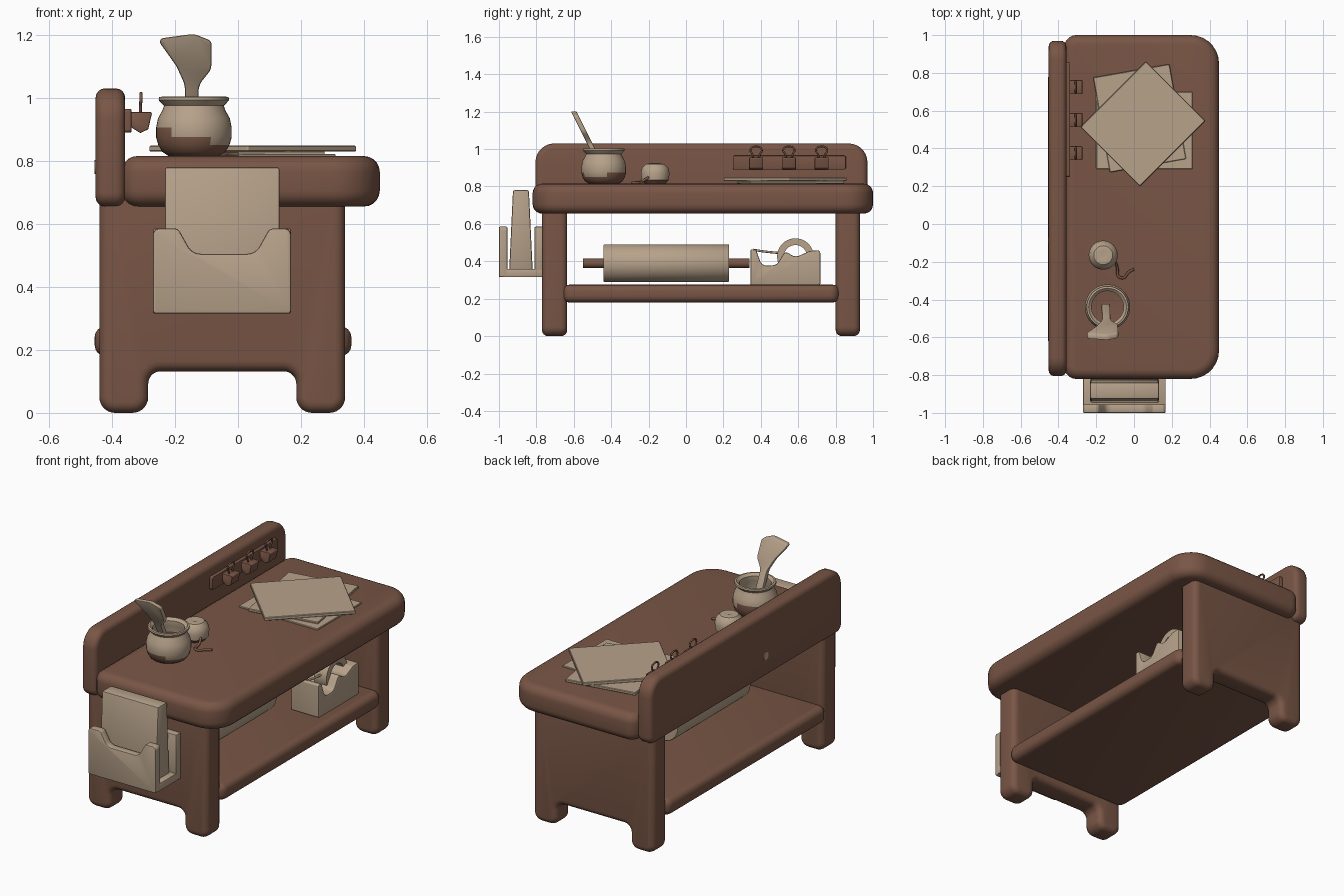
import bpy, bmesh, math
from mathutils import Vector, Matrix

if "Cube" in bpy.data.objects:
    bpy.data.objects.remove(bpy.data.objects["Cube"])


def material(name, rgb):
    m = bpy.data.materials.new(name)
    m.diffuse_color = (*rgb, 1)
    m.use_nodes = True
    m.node_tree.nodes["Principled BSDF"].inputs["Base Color"].default_value = m.diffuse_color
    return m


BROWN = material("warm_brown", (0.19, 0.092, 0.06))
PALE = material("pale_beige", (0.47, 0.36, 0.255))


def finish(name, bm, mat, second=None, rule=None):
    bmesh.ops.recalc_face_normals(bm, faces=bm.faces[:])
    if rule:
        for f in bm.faces:
            f.material_index = int(rule(f.calc_center_median()))
    me = bpy.data.meshes.new(name)
    bm.to_mesh(me)
    bm.free()
    me.materials.append(mat)
    if second:
        me.materials.append(second)
    ob = bpy.data.objects.new(name, me)
    bpy.context.collection.objects.link(ob)
    bpy.ops.object.select_all(action='DESELECT')
    ob.select_set(True)
    bpy.context.view_layer.objects.active = ob
    bpy.ops.object.shade_smooth_by_angle(angle=math.radians(35))
    return ob


def rounded(pts, n=7):
    """Outline of (a, b, radius) corners with filleted arcs."""
    out = []
    for i, (a, b, r) in enumerate(pts):
        p = Vector((a, b))
        if r == 0:
            out.append(p)
            continue
        q, s = pts[i - 1], pts[(i + 1) % len(pts)]
        u = (Vector(q[:2]) - p).normalized()
        v = (Vector(s[:2]) - p).normalized()
        th = u.angle(v)
        t = r / math.tan(th / 2)
        c = p + (u + v).normalized() * r / math.sin(th / 2)
        d, e, w = p + u * t - c, p + v * t - c, math.pi - th
        for k in range(n + 1):
            f = k / n
            out.append(c + (d * math.sin((1 - f) * w) + e * math.sin(f * w)) / math.sin(w))
    return out


def prism(name, pts, axis, lo, hi, mat, bevel=0.0, seg=4, warp=None):
    """Extrude an outline along an axis and round its sharp edges."""
    put = {'x': lambda p, h: (h, p[0], p[1]),
           'y': lambda p, h: (p[0], h, p[1]),
           'z': lambda p, h: (p[0], p[1], h)}[axis]
    bm = bmesh.new()
    pts = rounded(pts)
    low = [bm.verts.new(put(p, lo)) for p in pts]
    top = [bm.verts.new(put(p, hi)) for p in pts]
    bm.faces.new(low)
    bm.faces.new(top)
    for i in range(len(pts)):
        bm.faces.new((low[i - 1], low[i], top[i], top[i - 1]))
    bmesh.ops.recalc_face_normals(bm, faces=bm.faces[:])
    if bevel:
        edges = [e for e in bm.edges if e.calc_face_angle(0) > 0.6]
        bmesh.ops.bevel(bm, geom=edges, offset=bevel, segments=seg, profile=0.5,
                        affect='EDGES', clamp_overlap=False)
    if warp:
        bmesh.ops.triangulate(bm, faces=[f for f in bm.faces if len(f.verts) > 4])
        for v in bm.verts:
            v.co = warp(v.co)
    return finish(name, bm, mat)


def rect(x0, x1, y0, y1, r=0.0):
    return [(x0, y0, r), (x1, y0, r), (x1, y1, r), (x0, y1, r)]


def lathe(name, prof, loc, mat, axis='z', closed=False, n=40, second=None, rule=None):
    """Turn a (radius, height) profile round an axis."""
    bm = bmesh.new()
    vs = [bm.verts.new((r, 0, z)) for r, z in prof]
    edges = [bm.edges.new((vs[i], vs[i + 1])) for i in range(len(vs) - 1)]
    if closed:
        edges.append(bm.edges.new((vs[-1], vs[0])))
    bmesh.ops.spin(bm, geom=vs + edges, cent=(0, 0, 0), axis=(0, 0, 1),
                   angle=2 * math.pi, steps=n, use_merge=True)
    bmesh.ops.remove_doubles(bm, verts=bm.verts[:], dist=0.0005)
    turn = {'z': Matrix(), 'x': Matrix.Rotation(math.pi / 2, 4, 'Y'),
            'y': Matrix.Rotation(-math.pi / 2, 4, 'X')}[axis]
    bm.transform(Matrix.Translation(loc) @ turn)
    return finish(name, bm, mat, second, rule)


def wire(name, pts, radius, mat, cyclic=False):
    cu = bpy.data.curves.new(name, 'CURVE')
    cu.dimensions = '3D'
    cu.bevel_depth, cu.bevel_resolution, cu.resolution_u = radius, 2, 6
    sp = cu.splines.new('NURBS')
    sp.points.add(len(pts) - 1)
    for p, co in zip(sp.points, pts):
        p.co = (*co, 1)
    sp.order_u, sp.use_endpoint_u, sp.use_cyclic_u = 3, True, cyclic
    cu.use_fill_caps = True
    cu.materials.append(mat)
    ob = bpy.data.objects.new(name, cu)
    bpy.context.collection.objects.link(ob)


# Table body: top, backboard, shelf and two end panels with feet
prism("table_top", [(-.37, -.82, .065), (.45, -.82, .15), (.45, 1, .15), (-.37, 1, .065)],
      'z', .655, .815, BROWN, .05, 5)
prism("backboard", [(-.805, .655, .045), (.97, .655, .045), (.97, 1.03, .1), (-.805, 1.03, .1)],
      'x', -.452, -.358, BROWN, .03)
prism("shelf", rect(-.455, .36, -.66, .82, .05), 'z', .18, .275, BROWN, .035)
panel = [(-.44, 0, .05), (-.285, 0, .05), (-.285, .132, .04), (.185, .132, .04),
         (.185, 0, .05), (.34, 0, .05), (.34, .72, .04), (-.44, .72, .04)]
prism("front_end_panel", panel, 'y', -.77, -.635, BROWN, .033)
prism("rear_end_panel", panel, 'y', .80, .93, BROWN, .033)
lathe("backboard_plug", [(0, -.005), (.022, -.005), (.022, .004), (0, .004)],
      (-.451, -.09, .78), PALE, 'x', n=24)

# Letter holder on the front end
prism("holder_front", [(-.27, .315, .01), (.168, .315, .01), (.168, .585, .02), (.1, .585, .02),
                       (.055, .505, .045), (-.145, .505, .045), (-.19, .585, .02),
                       (-.27, .585, .02)], 'y', -1, -.955, PALE, .006, 2)
prism("holder_base", rect(-.27, .168, -.98, -.765), 'z', .315, .36, PALE, .006, 2)
prism("holder_back", rect(-.27, .168, .33, .585), 'y', -.81, -.765, PALE, .006, 2)
prism("letters", [(-.945, .355, 0), (-.82, .355, 0), (-.84, .78, 0), (-.925, .78, 0)],
      'x', -.232, .132, PALE, .008, 2)

# Pot, two-tone, with a spatula
pot = [(0, .815), (.08, .815), (.1, .828), (.113, .85), (.12, .875), (.12, .905), (.114, .935),
       (.1, .96), (.095, .975), (.105, .985), (.112, .993), (.11, 1.002), (.1, 1.004),
       (.085, .99), (.085, .96), (.1, .92), (.09, .85), (0, .84)]
lathe("pot", pot, (-.14, -.44, 0), PALE, second=BROWN,
      rule=lambda c: c.z < .885 - .22 * (c.x + .14) + .1 * (c.y + .44))
prism("spatula", [(-.172, .87, 0), (-.127, .87, 0), (-.125, 1.04, .06), (-.085, 1.09, .04),
                  (-.083, 1.18, .02), (-.14, 1.203, .05), (-.257, 1.187, .012),
                  (-.195, 1.1, .08), (-.168, 1.04, .08)],
      'y', -.015, .015, PALE, .006, 2,
      warp=lambda v: Vector((v.x, v.y - .50 - .5 * (v.z - 1), v.z)))

# Twine ball with a loose end
lathe("twine_ball", [(0, .815), (.055, .815), (.073, .835), (.077, .87), (.07, .9),
                     (.05, .92), (.02, .925), (0, .918)], (-.163, -.165, 0), PALE,
      second=BROWN, rule=lambda c: c.z < .85)
wire("twine_end", [(-.1, -.2, .85), (-.085, -.23, .825), (-.09, -.28, .82), (-.05, -.29, .82),
                   (-.03, -.25, .82), (0, -.24, .82)], .007, BROWN)


# Paper stack
def sheet(name, cx, cy, hx, hy, deg, z0, z1):
    m = Matrix.Rotation(math.radians(deg), 2)
    pts = [m @ Vector(p) for p in ((-hx, -hy), (hx, -hy), (hx, hy), (-hx, hy))]
    prism(name, [(cx + p.x, cy + p.y, .006) for p in pts], 'z', z0, z1, PALE, .003, 1)


sheet("paper_bottom", .055, .495, .255, .205, 0, .81, .822)
sheet("paper_middle", .03, .56, .205, .255, 10, .815, .831)
sheet("paper_top", .047, .53, .222, .245, -45, .829, .848)

# Clip rail with three clips on the backboard
prism("clip_rail", rect(.25, .855, .89, .965, .01), 'x', -.365, -.338, BROWN, .004, 2)
for i, y in enumerate((.375, .55, .725)):
    prism(f"clip_body_{i}", [(-.35, .955, .004), (-.345, .91, .004), (-.31, .888, .006),
                             (-.285, .9, .006), (-.272, .955, .006)],
          'y', y - .037, y + .037, BROWN, .004, 2)
    wire(f"clip_handle_{i}", [(-.31, y - .015, .95), (-.31, y - .018, .975),
                              (-.308, y - .034, .99), (-.308, y - .022, 1.014),
                              (-.308, y + .022, 1.014), (-.308, y + .034, .99),
                              (-.31, y + .018, .975), (-.31, y + .015, .95)], .005, BROWN)

# Paper roll on a rod
lathe("paper_roll", [(0, -.335), (.098, -.335), (.101, -.33), (.101, .33), (.098, .335), (0, .335)],
      (-.01, -.105, .39), PALE, 'y', n=48)
lathe("roll_rod", [(0, -.445), (.025, -.445), (.025, .445), (0, .445)],
      (-.01, -.105, .39), BROWN, 'y', n=24)

# Tape dispenser with its tape ring
prism("tape_dispenser", [(.345, .272, .01), (.718, .272, .01), (.718, .46, .015),
                         (.66, .455, .03), (.585, .42, .05), (.53, .455, .02), (.485, .38, .04),
                         (.405, .375, .04), (.375, .462, .008), (.345, .465, .008)],
      'x', .1, .28, PALE, .006, 2)
lathe("tape_ring", [(.062, -.04), (.098, -.04), (.098, .04), (.062, .04)],
      (.19, .585, .425), PALE, 'x', closed=True)
wire("tape_strip", [(.19, .36, .462), (.19, .42, .45), (.19, .5, .445)], .006, PALE)
